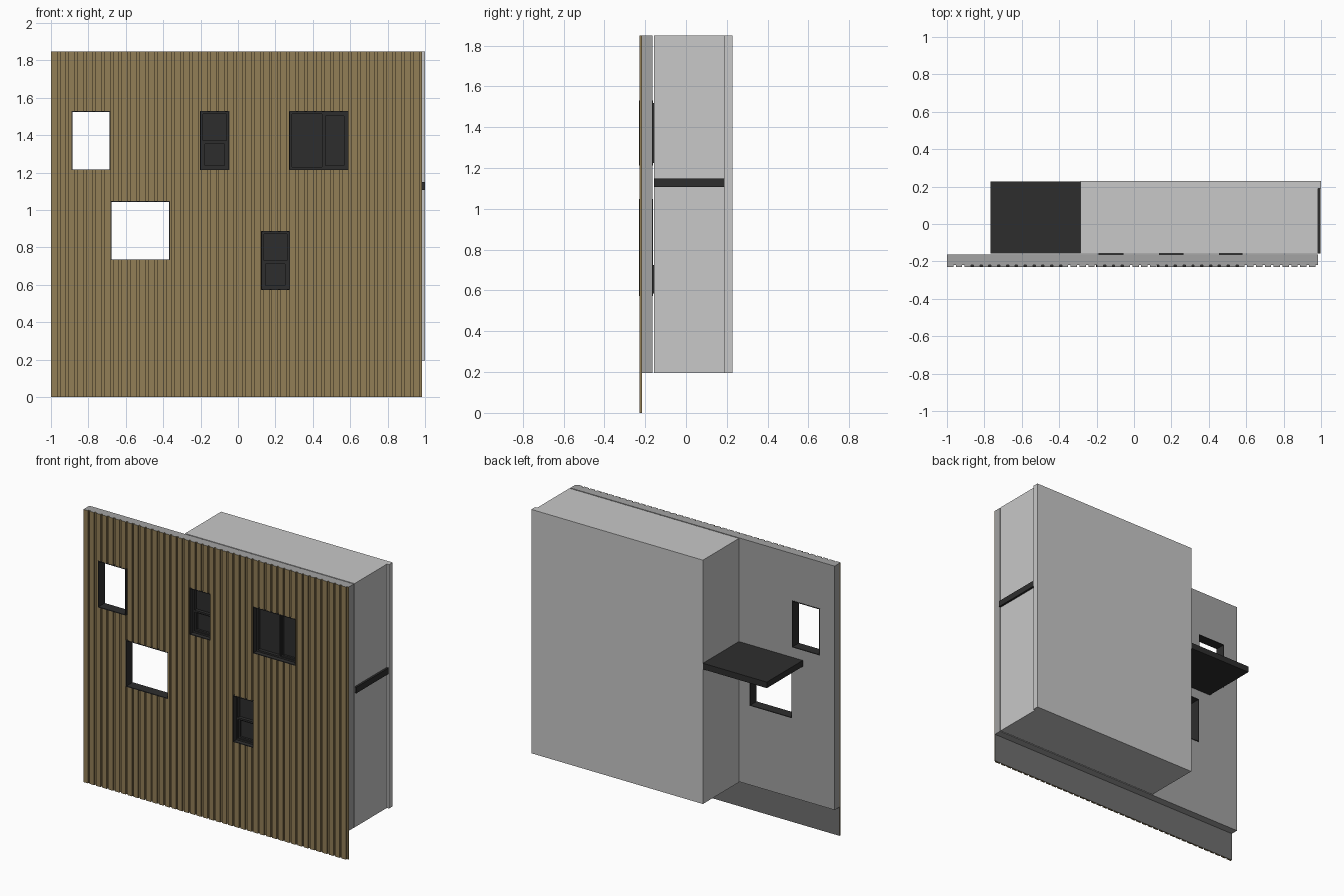
import bpy, bmesh

if "Cube" in bpy.data.objects:
    bpy.data.objects.remove(bpy.data.objects["Cube"])


def material(name, rgb):
    m = bpy.data.materials.new(name)
    m.diffuse_color = (*rgb, 1)
    m.use_nodes = True
    m.node_tree.nodes["Principled BSDF"].inputs["Base Color"].default_value = m.diffuse_color
    return m


WOOD = material("brown_wood", (0.29, 0.21, 0.093))
WALL = material("mid_grey", (0.366, 0.366, 0.366))
BACKING = material("dark_grey", (0.16, 0.16, 0.16))
PALE = material("light_grey", (0.578, 0.578, 0.578))
DARK = material("charcoal", (0.027, 0.027, 0.027))


def add_box(bm, x0, x1, y0, y1, z0, z1):
    v = bmesh.ops.create_cube(bm, size=1)["verts"]
    for p in v:
        p.co.x = x1 if p.co.x > 0 else x0
        p.co.y = y1 if p.co.y > 0 else y0
        p.co.z = z1 if p.co.z > 0 else z0


def finish(name, bm, *mats):
    bmesh.ops.recalc_face_normals(bm, faces=bm.faces)
    me = bpy.data.meshes.new(name)
    bm.to_mesh(me)
    bm.free()
    for m in mats:
        me.materials.append(m)
    ob = bpy.data.objects.new(name, me)
    bpy.context.collection.objects.link(ob)
    return ob


def boxes(name, mat, *dims):
    bm = bmesh.new()
    for d in dims:
        add_box(bm, *d)
    return finish(name, bm, mat)


def border(x0, x1, z0, z1, t, y0, y1):
    """Four bars around a rectangle."""
    return [(x0, x0 + t, y0, y1, z0, z1), (x1 - t, x1, y0, y1, z0, z1),
            (x0 + t, x1 - t, y0, y1, z0, z0 + t),
            (x0 + t, x1 - t, y0, y1, z1 - t, z1)]


LEFT, RIGHT, TOP, BASE = -1.0, 0.983, 1.848, 0.195

# name: x0, x1, z0, z1
OPENINGS = {
    "open_window_upper": (-0.89, -0.681, 1.213, 1.53),
    "open_window_lower": (-0.681, -0.364, 0.732, 1.049),
    "window_middle": (-0.203, -0.045, 1.213, 1.53),
    "window_wide": (0.274, 0.592, 1.213, 1.53),
    "window_low": (0.122, 0.277, 0.572, 0.889),
}

# Front wall slab
wall = boxes("front_wall", WALL, (LEFT, RIGHT, -0.216, -0.164, BASE, TOP))

# Ribbed timber cladding, extruded upward from a battened profile
N = 42
pitch = (RIGHT - LEFT) / N
profile = [(LEFT, -0.2155)]
for i in range(N):
    x = LEFT + i * pitch
    profile += [(x, -0.229), (x + 0.72 * pitch, -0.229),
                (x + 0.72 * pitch, -0.219), (x + pitch, -0.219)]
profile.append((RIGHT, -0.2155))
bm = bmesh.new()
face = bm.faces.new([bm.verts.new((x, y, 0)) for x, y in profile])
ext = bmesh.ops.extrude_face_region(bm, geom=[face])["geom"]
for v in ext:
    if isinstance(v, bmesh.types.BMVert):
        v.co.z = TOP
cladding = finish("timber_cladding", bm, WOOD, WALL, BACKING)

# Cut the window openings through both layers
for target in (wall, cladding):
    for x0, x1, z0, z1 in OPENINGS.values():
        cutter = boxes("cutter", None, (x0, x1, -0.4, 0, z0, z1))
        cutter.hide_render = True
        mod = target.modifiers.new("opening", 'BOOLEAN')
        mod.operation = 'DIFFERENCE'
        mod.solver = 'EXACT'
        mod.object = cutter
        bpy.context.view_layer.objects.active = target
        bpy.ops.object.modifier_apply(modifier=mod.name)
        bpy.data.objects.remove(cutter)
for p in wall.data.polygons:
    p.material_index = 0
for p in cladding.data.polygons:
    p.material_index = 1 if p.normal.z > 0.5 else 2 if p.normal.y > 0.5 else 0

# Window frames, glazing and opening sashes
for name, (x0, x1, z0, z1) in OPENINGS.items():
    parts = border(x0, x1, z0, z1, 0.005, -0.23, -0.162)
    if not name.startswith("open"):
        parts += border(x0 + .005, x1 - .005, z0 + .005, z1 - .005, 0.011, -0.2, -0.164)
        parts.append((x0 + .016, x1 - .016, -0.178, -0.168, z0 + .016, z1 - .016))
        if name == "window_wide":
            sash = (0.455, x1 - .012, z0 + .012, z1 - .012)
            parts.append((0.448, 0.46, -0.2, -0.165, z0 + .016, z1 - .016))
        else:
            mid = (z0 + z1) / 2
            sash = (x0 + .012, x1 - .012, z0 + .012, mid - .005)
            parts.append((x0 + .016, x1 - .016, -0.2, -0.165, mid - .012, mid))
        parts += border(*sash, 0.014, -0.192, -0.158)
    boxes(name, DARK, *parts)

# Rear volume with its slightly longer back wall
boxes("rear_volume", PALE, (-0.287, 0.984, -0.157, 0.189, BASE, TOP))
boxes("back_wall", PALE, (-0.287, 1.0, 0.189, 0.229, BASE, TOP))

# Floor slab running through the volume and out as a balcony
boxes("floor_slab", DARK, (-0.766, 0.998, -0.157, 0.2285, 1.108, 1.149))
